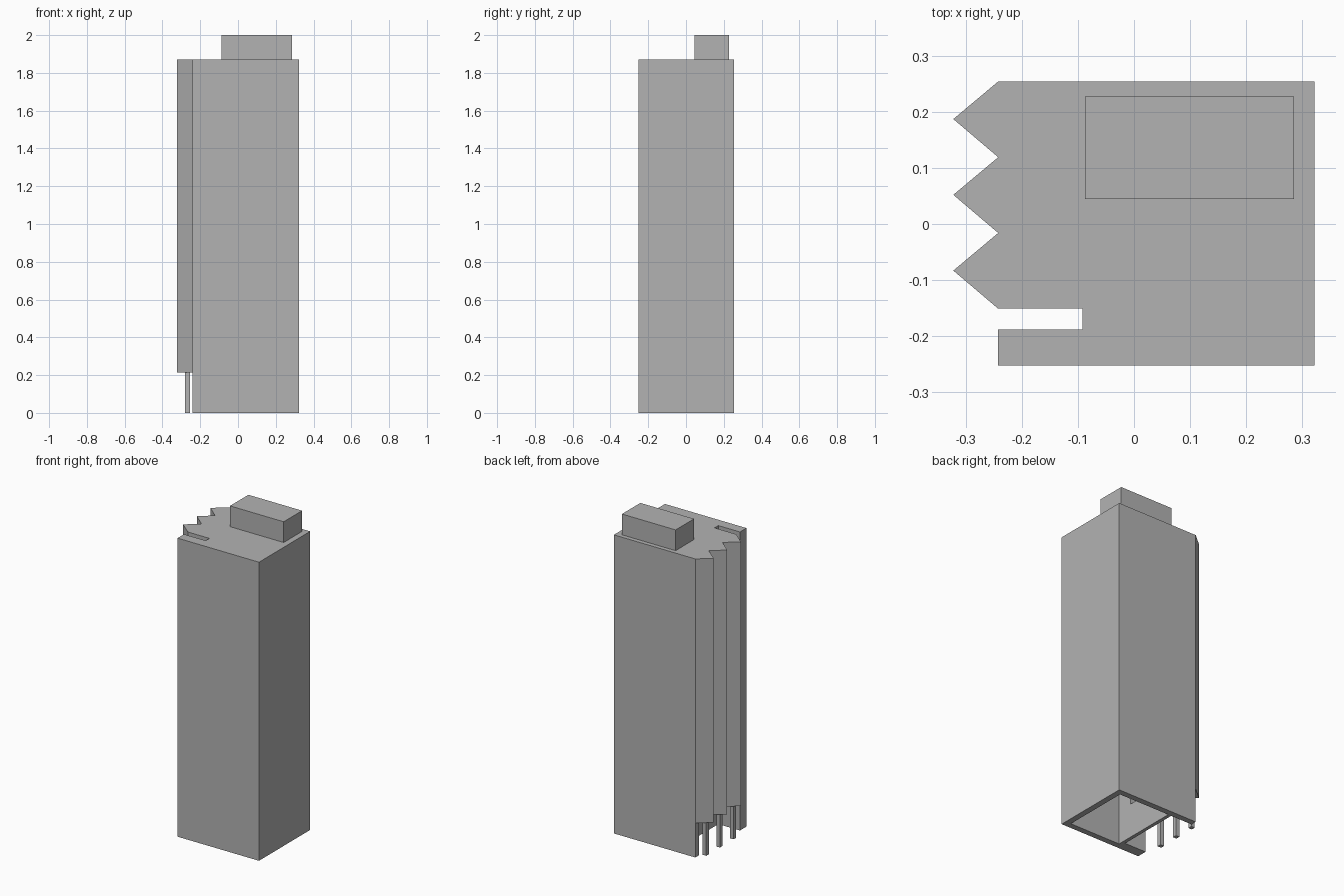
import bpy
import bmesh

if "Cube" in bpy.data.objects:
    bpy.data.objects.remove(bpy.data.objects["Cube"], do_unlink=True)

grey = bpy.data.materials.new("concrete_grey")
grey.use_nodes = True
COLOUR = (0.45, 0.45, 0.45, 1.0)
grey.diffuse_color = COLOUR
grey.node_tree.nodes["Principled BSDF"].inputs["Base Color"].default_value = COLOUR

# Plan dimensions
LEFT, RIGHT, TIP = 0.322, -0.242, -0.322
FRONT, BACK = -0.252, 0.254
SLOT_X, SLOT_FRONT, SLOT_BACK = -0.092, -0.188, -0.151
WALL = 0.037
LOBBY, ROOF, TOP = 0.215, 1.87, 2.0
PEAKS = [0.187, 0.052, -0.083]
HALF_PEAK = 0.068


def rect(x0, x1, y0, y1):
    return [(x0, y0), (x1, y0), (x1, y1), (x0, y1)]


def prism(name, loops, z0, z1):
    """Extrude a plan outline, with optional holes, from z0 to z1."""
    bm = bmesh.new()
    edges = []
    for loop in loops:
        vs = [bm.verts.new((x, y, z0)) for x, y in loop]
        edges += [bm.edges.new((v, vs[(i + 1) % len(vs)])) for i, v in enumerate(vs)]
    bmesh.ops.triangle_fill(bm, edges=edges, use_beauty=True)
    result = bmesh.ops.extrude_face_region(bm, geom=bm.faces[:], use_keep_orig=True)
    moved = [g for g in result["geom"] if isinstance(g, bmesh.types.BMVert)]
    bmesh.ops.translate(bm, verts=moved, vec=(0, 0, z1 - z0))
    bmesh.ops.recalc_face_normals(bm, faces=bm.faces[:])
    mesh = bpy.data.meshes.new(name)
    bm.to_mesh(mesh)
    bm.free()
    mesh.materials.append(grey)
    obj = bpy.data.objects.new(name, mesh)
    bpy.context.collection.objects.link(obj)
    return obj


# Tower outline: front fin, slot, and a folded side wall with three ridges
tower = [(LEFT, BACK), (RIGHT, BACK)]
for peak in PEAKS:
    tower += [(TIP, peak), (RIGHT, peak - HALF_PEAK)]
tower[-1] = (RIGHT, SLOT_BACK)
tower += [(SLOT_X, SLOT_BACK), (SLOT_X, SLOT_FRONT), (RIGHT, SLOT_FRONT),
          (RIGHT, FRONT), (LEFT, FRONT)]

# Hollow of the tower, stepping around the slot
in_left, in_right, in_back = LEFT - WALL, SLOT_X + 0.022, BACK - WALL
in_front, in_slot = FRONT + WALL, SLOT_BACK + WALL
tower_void = [(in_left, in_back), (RIGHT + WALL, in_back), (RIGHT + WALL, in_slot),
              (in_right, in_slot), (in_right, in_front), (in_left, in_front)]
prism("tower_walls", [tower, tower_void], LOBBY, ROOF - WALL)
prism("roof_slab", [tower], ROOF - WALL, ROOF)

# Ground floor, set back behind the columns
lobby = [(LEFT, BACK), (RIGHT, BACK), (RIGHT, in_back), (SLOT_X, in_back),
         (SLOT_X, SLOT_FRONT), (RIGHT, SLOT_FRONT), (RIGHT, FRONT), (LEFT, FRONT)]
lobby_void = rect(in_right, in_left, in_front, in_back)
prism("lobby_walls", [lobby, lobby_void], 0, LOBBY)

# Columns under the ridges
for i, peak in enumerate(PEAKS):
    prism(f"column_{i + 1}", [rect(-0.28, -0.255, peak - 0.0125, peak + 0.0125)], 0, LOBBY)

# Rooftop plant room
prism("rooftop_plant_room", [rect(-0.087, 0.285, 0.045, 0.227)], ROOF, TOP)
